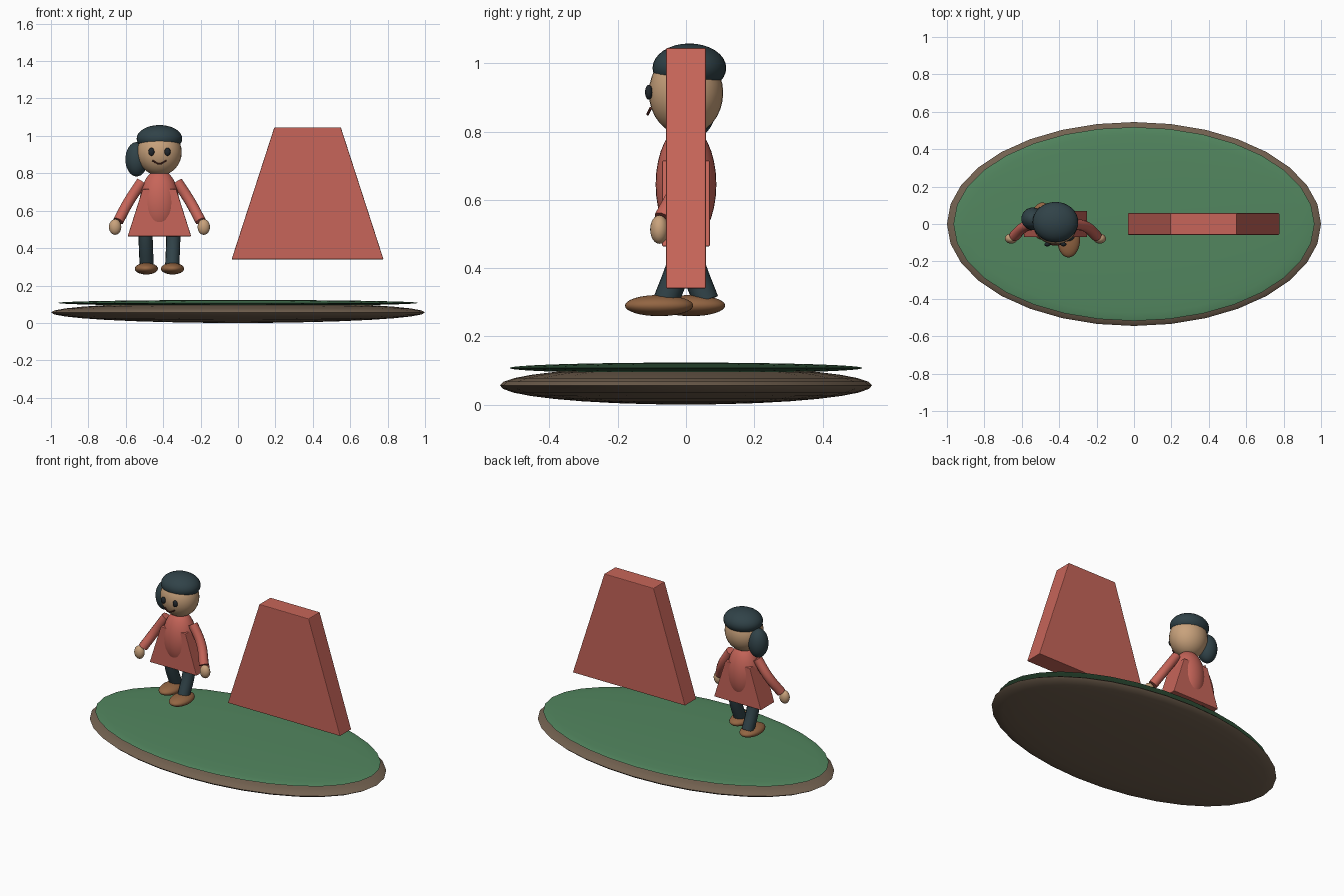
import bpy, bmesh

if "Cube" in bpy.data.objects:
    bpy.data.objects.remove(bpy.data.objects["Cube"])

CX = -0.42  # figure centre in x


def material(name, rgb):
    m = bpy.data.materials.new(name)
    m.diffuse_color = (*rgb, 1)
    m.use_nodes = True
    m.node_tree.nodes["Principled BSDF"].inputs["Base Color"].default_value = m.diffuse_color
    return m


RED = material("red", (0.57, 0.13, 0.10))
GREEN = material("green", (0.085, 0.24, 0.115))
SOIL = material("soil", (0.17, 0.12, 0.08))
DARK = material("dark", (0.03, 0.055, 0.065))
SKIN = material("skin", (0.58, 0.36, 0.20))
BROWN = material("brown", (0.29, 0.13, 0.055))
BLACK = material("black", (0.015, 0.02, 0.025))
LIP = material("lip", (0.12, 0.03, 0.02))


def finish(name, mat, angle=0.7):
    ob = bpy.context.object
    ob.name = name
    ob.data.materials.append(mat)
    bpy.ops.object.shade_smooth_by_angle(angle=angle)
    return ob


def ellipsoid(name, loc, radii, mat, seg=32, rings=16):
    bpy.ops.mesh.primitive_uv_sphere_add(segments=seg, ring_count=rings, radius=1, location=loc)
    bpy.context.object.scale = radii
    bpy.ops.object.transform_apply(location=False, rotation=False, scale=True)
    return finish(name, mat)


def tube(name, pts, radius, mat):
    cu = bpy.data.curves.new(name, "CURVE")
    cu.dimensions = "3D"
    cu.bevel_depth, cu.bevel_resolution = radius, 4
    cu.use_fill_caps, cu.resolution_u = True, 8
    sp = cu.splines.new("BEZIER")
    sp.bezier_points.add(len(pts) - 1)
    for bp, p in zip(sp.bezier_points, pts):
        bp.co = p
        bp.handle_left_type = bp.handle_right_type = "AUTO"
    ob = bpy.data.objects.new(name, cu)
    bpy.context.collection.objects.link(ob)
    bpy.ops.object.select_all(action="DESELECT")
    ob.select_set(True)
    bpy.context.view_layer.objects.active = ob
    bpy.ops.object.convert(target="MESH")
    return finish(name, mat)


def trapezoid(name, cx, z0, z1, w0, w1, depth, mat):
    # Tapered slab: half widths w0 (bottom) and w1 (top), half depth
    bm = bmesh.new()
    prof = [(cx - w0, z0), (cx + w0, z0), (cx + w1, z1), (cx - w1, z1)]
    face = bm.faces.new([bm.verts.new((x, -depth, z)) for x, z in prof])
    ext = bmesh.ops.extrude_face_region(bm, geom=[face])["geom"]
    verts = [g for g in ext if isinstance(g, bmesh.types.BMVert)]
    bmesh.ops.translate(bm, verts=verts, vec=(0, 2 * depth, 0))
    bmesh.ops.recalc_face_normals(bm, faces=bm.faces)
    me = bpy.data.meshes.new(name)
    bm.to_mesh(me)
    bm.free()
    me.materials.append(mat)
    ob = bpy.data.objects.new(name, me)
    bpy.context.collection.objects.link(ob)
    bev = ob.modifiers.new("bevel", "BEVEL")
    bev.width, bev.segments = 0.004, 2
    return ob


# Ground
ellipsoid("soil_disc", (0, 0, 0.056), (1.0, 0.545, 0.056), SOIL)
ellipsoid("grass_disc", (0, 0, 0.107), (0.965, 0.518, 0.016), GREEN)

# Large standing panel
trapezoid("large_panel", 0.372, 0.34, 1.045, 0.406, 0.178, 0.058, RED)

# Body and dress
ellipsoid("torso", (CX, 0, 0.645), (0.105, 0.089, 0.175), RED)
trapezoid("skirt", CX, 0.463, 0.715, 0.17, 0.09, 0.07, RED)

# Head and hair
ellipsoid("head", (CX, 0, 0.913), (0.119, 0.109, 0.125), SKIN)
ellipsoid("hair_cap", (CX, 0.01, 0.986), (0.122, 0.108, 0.072), DARK)
ellipsoid("hair_bun", (CX - 0.122, 0.028, 0.875), (0.06, 0.06, 0.092), DARK)

# Mouth
tube("mouth", [(CX - 0.037, -0.104, 0.868), (CX, -0.112, 0.851),
               (CX + 0.037, -0.104, 0.868)], 0.004, LIP)

# Paired parts; the right leg steps forward, the left one back
for s, side in ((-1, "left"), (1, "right")):
    ellipsoid(side + "_eye", (CX + s * 0.043, -0.109, 0.915), (0.016, 0.011, 0.022), BLACK, 16, 8)
    tube(side + "_sleeve", [(CX + s * 0.095, 0.0, 0.755), (CX + s * 0.165, -0.015, 0.647),
                            (CX + s * 0.22, -0.065, 0.545)], 0.029, RED)
    ellipsoid(side + "_hand", (CX + s * 0.237, -0.078, 0.513), (0.033, 0.027, 0.042), SKIN, 24, 12)
    step = -s
    tube(side + "_leg", [(CX + s * 0.075, -step * 0.005, 0.52), (CX + s * 0.073, step * 0.016, 0.42),
                         (CX + s * 0.068, step * 0.058, 0.305)], 0.038, DARK)
    ellipsoid(side + "_shoe", (CX + s * 0.07, -0.032 + step * 0.047, 0.29),
              (0.062, 0.1, 0.031), BROWN)
